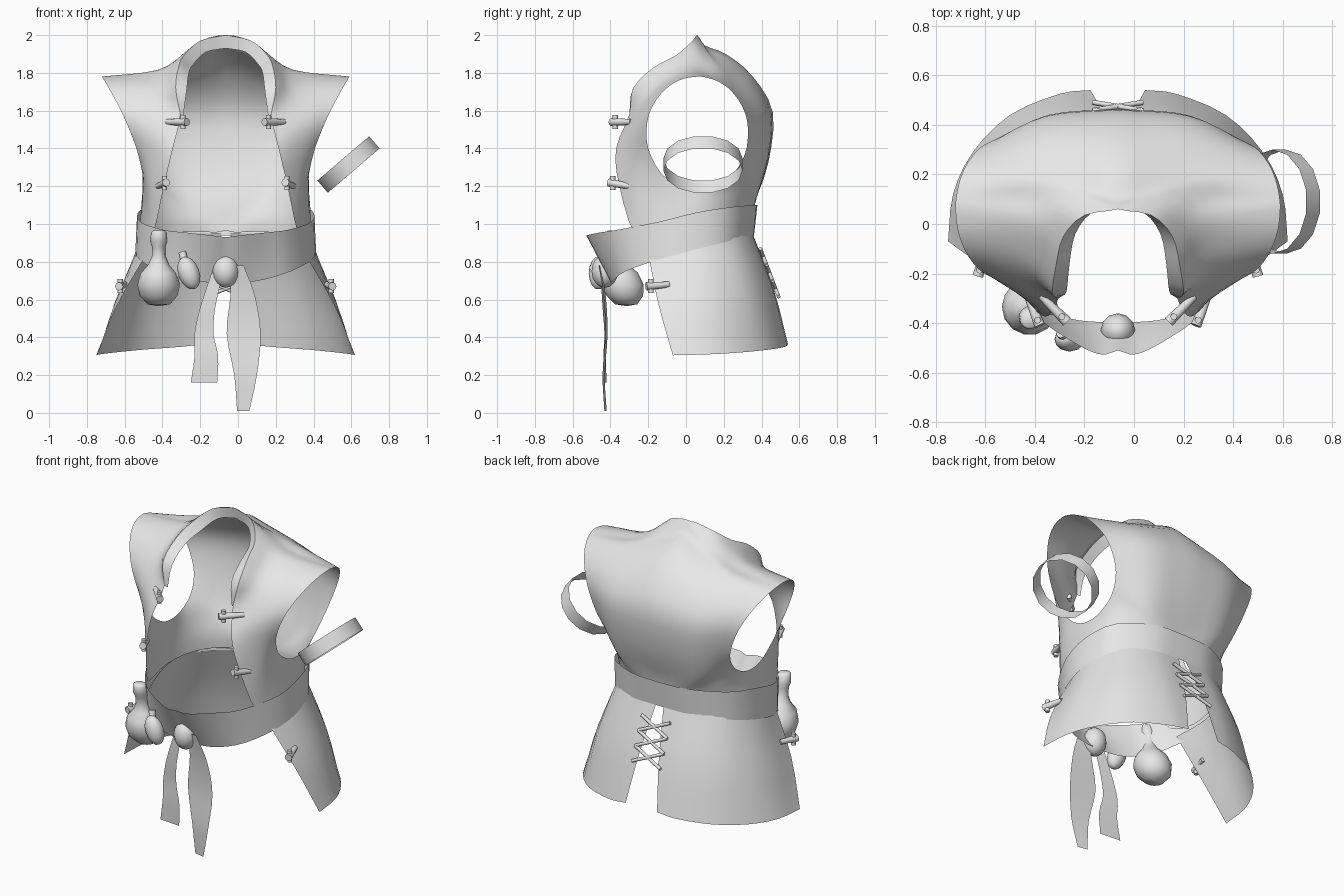
import bpy, math
from mathutils import Vector as V

if "Cube" in bpy.data.objects:
    bpy.data.objects.remove(bpy.data.objects["Cube"])

MID = -0.065  # the garment's own centre line

cloth = bpy.data.materials.new("plain_grey")
cloth.use_nodes = True
GREY = (0.8, 0.8, 0.8, 1)
cloth.diffuse_color = GREY
for node in cloth.node_tree.nodes:
    if node.type == 'BSDF_PRINCIPLED':
        node.inputs["Base Color"].default_value = GREY


def finish(ob, name, mirror=False):
    ob.name = name
    ob.data.materials.clear()
    ob.data.materials.append(cloth)
    for p in ob.data.polygons:
        p.use_smooth = True
    if mirror:
        ob.location.x = MID
        mod = ob.modifiers.new("Mirror", 'MIRROR')
        mod.merge_threshold = 0.002
    return ob


def spline(pts, closed, n):
    """Smooth curve through the points, n steps per span."""
    pts = [V(p) for p in pts]
    m = len(pts)

    def get(i):
        if closed:
            return pts[i % m]
        if i < 0:
            return 2 * pts[0] - pts[1]
        if i >= m:
            return 2 * pts[-1] - pts[-2]
        return pts[i]

    out = []
    for i in range(m if closed else m - 1):
        a, b, c, d = (get(i + j) for j in (-1, 0, 1, 2))
        for s in range(n):
            t = s / n
            out.append(0.5 * (2 * b + (c - a) * t + (2 * a - 5 * b + 4 * c - d) * t ** 2
                              + (3 * b - a - 3 * c + d) * t ** 3))
    if not closed:
        out.append(pts[-1])
    return out


def sheet(name, loops, closed=False, n=3, across=3, mirror=True):
    """Cloth surface lofted between a few guide loops."""
    rows = [spline(loop, closed, n) for loop in loops]
    cols = [spline(c, False, across) for c in zip(*rows)]
    h, w = len(cols[0]), len(cols)
    verts = [p for col in cols for p in col]
    if mirror:
        for p in verts:
            p.x = max(p.x, 0)
    faces = []
    for i in range(w if closed else w - 1):
        j = (i + 1) % w
        for k in range(h - 1):
            faces.append((i * h + k, j * h + k, j * h + k + 1, i * h + k + 1))
    me = bpy.data.meshes.new(name)
    me.from_pydata(verts, [], faces)
    ob = bpy.data.objects.new(name, me)
    bpy.context.collection.objects.link(ob)
    return finish(ob, name, mirror)


def rod(name, a, b, r, mirror=False, r_end=None):
    """Small round bar between two points."""
    a, b = V(a), V(b)
    bpy.ops.mesh.primitive_cone_add(vertices=8, radius1=r, radius2=r_end or r, depth=(b - a).length)
    ob = bpy.context.object
    turn = (b - a).to_track_quat('Z', 'Y').to_matrix().to_4x4()
    turn.translation = (a + b) / 2
    ob.data.transform(turn)
    finish(ob, name, mirror)
    bpy.ops.object.shade_smooth_by_angle(angle=math.radians(50))


def blob(name, centre, size, tilt=(0, 0, 0)):
    bpy.ops.mesh.primitive_uv_sphere_add(segments=12, ring_count=8, location=centre,
                                         rotation=tilt, scale=size)
    finish(bpy.context.object, name)


# Vest half: lofted outward from the armhole to the collar, back seam, waist and opening
rim = [(.22, -.05, 1.895), (.135, .035, 1.97), (0, .06, 2), (0, .1, 1.945), (0, .21, 1.9),
       (0, .35, 1.785), (0, .46, 1.59), (0, .435, 1.32), (0, .36, 1.1), (0, .345, .965),
       (.2, .33, .96), (.385, .22, .93), (.455, .04, .9), (.44, -.14, .88),
       (.385, -.27, .94), (.325, -.355, 1.21), (.28, -.37, 1.4), (.24, -.3, 1.58),
       (.265, -.28, 1.72), (.25, -.17, 1.83)]
middle = [(.36, .02, 1.815), (.34, .1, 1.815), (.3, .15, 1.83), (.3, .19, 1.82),
          (.3, .25, 1.785), (.3, .36, 1.7), (.29, .435, 1.56), (.27, .425, 1.37),
          (.26, .38, 1.2), (.27, .335, 1.13), (.355, .26, 1.1), (.42, .16, 1.07),
          (.45, .04, 1.05), (.44, -.1, 1.04), (.41, -.23, 1.11), (.39, -.285, 1.3),
          (.36, -.31, 1.46), (.365, -.25, 1.6), (.37, -.17, 1.71), (.36, -.07, 1.78)]
angles = [0, 10, 22, 32, 42, 60, 80, 104, 122, 138, 152, 166, 182, 200, 225, 255, 280, 300,
          322, 342]
armhole = []
for a in map(math.radians, angles):
    z = 1.48 + .3 * math.cos(a)
    armhole.append((.44 + .215 * max(0, (z - 1.25) / .53) ** 1.5, .06 + .27 * math.sin(a), z))
sheet("vest", [armhole, middle, rim], closed=True, n=3, across=4)

# Turned-in collar band
edge = rim[17:] + rim[:3]
drop = [0, .01, .03, .05, .06, .07]
inner = [(x * .78, y + .01, z - d) for (x, y, z), d in zip(edge, drop)]
inner[0] = (.225, -.29, 1.57)
sheet("collar_band", [edge, inner], across=1)

# Tilted waist sash
sash_top = [(0, -.51, .93), (.08, -.525, .94), (.215, -.455, .955), (.335, -.36, .97),
            (.45, -.15, 1.01), (.465, .05, 1.06), (.4, .24, 1.09), (.2, .36, 1.1),
            (0, .378, 1.1)]
sash_low = [(0, -.395, .69), (.08, -.395, .69), (.2, -.38, .705), (.345, -.32, .75),
            (.455, -.15, .81), (.475, .05, .865), (.4, .23, .91), (.2, .345, .935), (0, .36, .94)]
sheet("waist_sash", [sash_top, sash_low])

# Flared skirt, open at the front and slit at the back
skirt_top = [(.42, -.2, .84), (.46, -.04, .87), (.455, .1, .9), (.37, .25, .94),
             (.2, .34, .95), (.025, .352, .95)]
skirt_low = [(.685, -.07, .305), (.665, .12, .31), (.585, .29, .32), (.435, .44, .335),
             (.235, .525, .35), (.11, .54, .365)]
skirt_mid = [((V(a) + V(b)) / 2 + V((a[0] * .05, a[1] * .05, 0)))
             for a, b in zip(skirt_top, skirt_low)]
sheet("skirt", [skirt_top, skirt_mid, skirt_low])

# Lacing over the back slit
for i in range(3):
    z = .87 - .085 * i
    for side in (-1, 1):
        ends = [(MID + s * side * .1, .39 + (.88 - h) * .38, h)
                for s, h in ((1, z), (-1, z - .085))]
        rod("back_lacing", ends[0], ends[1], .01)

# Toggles beside the opening and on the skirt edge
toggles = [((.31, -.29, 1.54), (.205, -.395, 1.54)), ((.36, -.3, 1.2), (.315, -.41, 1.22)),
           ((.53, -.09, .68), (.565, -.21, .67))]
for a, b in toggles:
    rod("toggle", a, b, .015, True, .022)
    c = V(a).lerp(V(b), .8)
    rod("toggle_pin", c - V((0, 0, .037)), c + V((0, 0, .037)), .014, True)

# Knot and hanging sash ends
blob("sash_knot", (MID, -.43, .75), (.07, .07, .088))


def ribbon(name, stations):
    left = [(l, y, z) for l, r, y, z in stations]
    right = [(r, y - .012, z) for l, r, y, z in stations]
    sheet(name, [left, right], n=3, across=2, mirror=False)


ribbon("sash_end_right", [(-.14, -.08, -.44, .74), (-.2, -.12, -.43, .56), (-.23, -.13, -.42, .42),
                          (-.23, -.105, -.425, .3), (-.25, -.11, -.42, .16)])
ribbon("sash_end_left", [(-.04, .03, -.45, .78), (-.04, .09, -.425, .62), (-.06, .12, -.415, .42),
                         (-.02, .1, -.43, .2), (-.005, .06, -.42, .01)])

# Gourd flask, turned from a profile
profile = [(0, .565), (.06, .575), (.1, .62), (.113, .68), (.095, .74), (.055, .785), (.036, .83),
           (.035, .88), (.045, .91), (.04, .955), (.03, .965), (0, .965)]
rings = []
for r, z in profile:
    rings.append([(-.42 + r * math.cos(t * math.tau / 14),
                   -.335 - (z - .68) * .18 + r * math.sin(t * math.tau / 14), z)
                  for t in range(14)])
sheet("gourd_flask", rings, closed=True, n=1, across=1, mirror=False)

# Small pouch with its tie
blob("pouch", (-.26, -.465, .74), (.056, .05, .09), (0, math.radians(-20), 0))
rod("pouch_tie", (-.28, -.455, .79), (-.295, -.44, .85), .02)

# Loose arm band on the left
bpy.ops.mesh.primitive_cylinder_add(vertices=14, radius=1, depth=1, end_fill_type='NOTHING',
                                    location=(.585, .09, 1.315), rotation=(0, 2.434, 0),
                                    scale=(.185, .21, .085))
finish(bpy.context.object, "arm_band")
